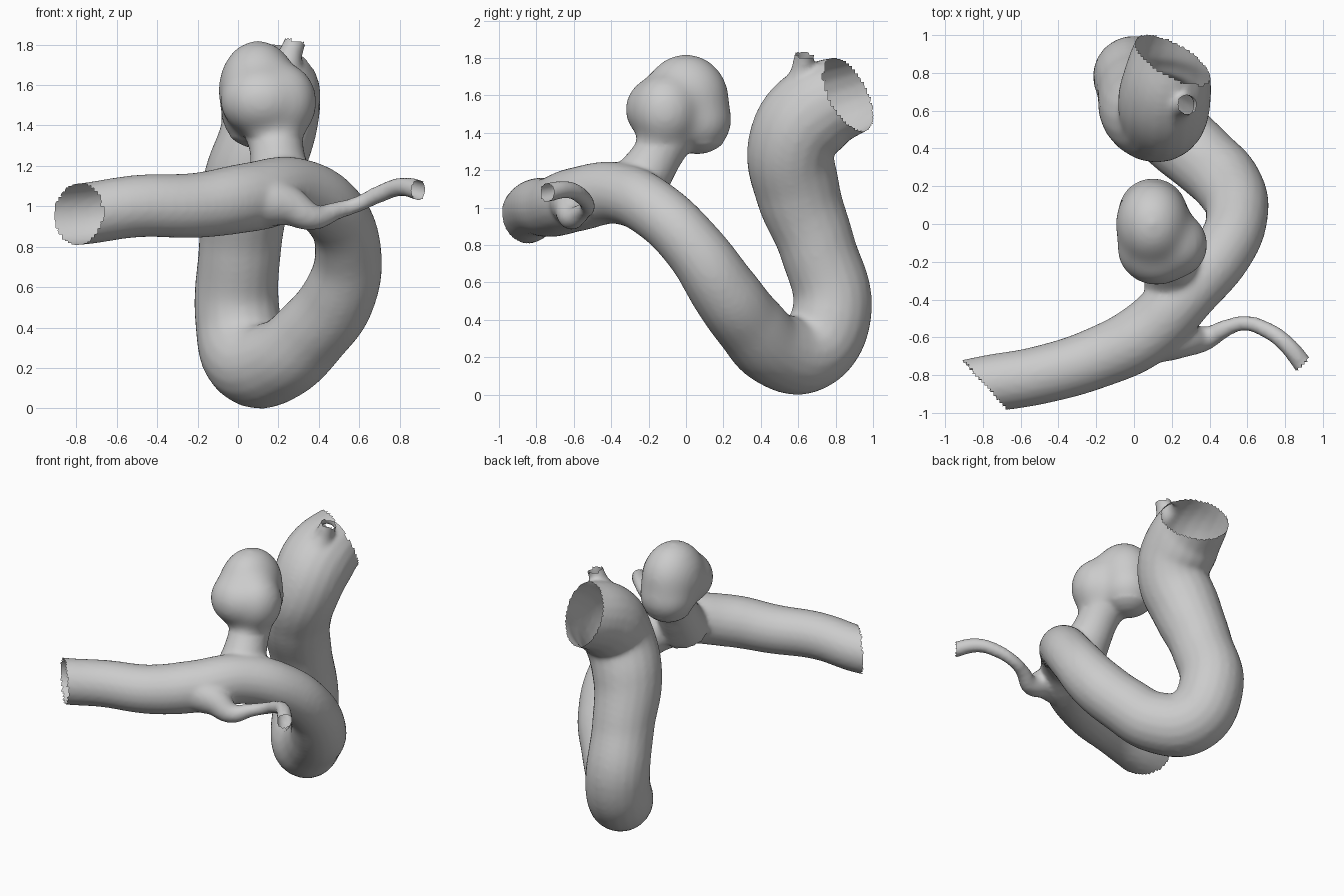
import bpy, bmesh
from mathutils import Vector

if "Cube" in bpy.data.objects:
    bpy.data.objects.remove(bpy.data.objects["Cube"])

parts = []


def tube(name, pts):
    """Capped round tube through (x, y, z, radius) points."""
    cu = bpy.data.curves.new(name, 'CURVE')
    cu.dimensions = '3D'
    cu.bevel_depth = 1.0
    cu.bevel_resolution = 8
    cu.resolution_u = 10
    cu.use_fill_caps = True
    sp = cu.splines.new('BEZIER')
    sp.bezier_points.add(len(pts) - 1)
    sp.radius_interpolation = 'CARDINAL'
    for bp, (x, y, z, r) in zip(sp.bezier_points, pts):
        bp.co = (x, y, z)
        bp.radius = r
        bp.handle_left_type = bp.handle_right_type = 'AUTO'
    ob = bpy.data.objects.new(name, cu)
    bpy.context.collection.objects.link(ob)
    parts.append(ob)


def blob(name, loc, size):
    bpy.ops.mesh.primitive_uv_sphere_add(segments=40, ring_count=24, location=loc)
    ob = bpy.context.object
    ob.name = name
    ob.scale = size
    parts.append(ob)


# main vessel: back opening, down, round the bend, up to the fork, out to the left
tube("main_vessel", [
    (0.28, 1.06, 1.65, .20), (0.20, 0.88, 1.59, .215), (0.165, 0.69, 1.50, .245),
    (0.145, 0.57, 1.34, .235), (0.05, 0.595, 1.08, .228), (0.01, 0.70, 0.78, .205),
    (0.00, 0.78, 0.42, .213), (0.06, 0.66, 0.218, .216), (0.21, 0.48, 0.225, .202),
    (0.365, 0.34, 0.36, .19), (0.495, 0.21, 0.53, .183), (0.545, 0.05, 0.76, .165),
    (0.47, -0.15, 0.96, .16), (0.285, -0.355, 1.06, .165), (0.06, -0.58, 1.03, .172),
    (-0.20, -0.71, 0.99, .162), (-0.50, -0.80, 0.985, .155), (-0.79, -0.85, 0.945, .153),
    (-1.02, -0.90, 0.935, .152)])

# thin side branch on the right
tube("side_branch", [
    (0.08, -0.60, 1.02, .14), (0.24, -0.61, 0.99, .105), (0.38, -0.605, 0.93, .065),
    (0.48, -0.555, 0.96, .047), (0.58, -0.525, 0.99, .041), (0.70, -0.56, 1.045, .044),
    (0.80, -0.63, 1.08, .047), (0.895, -0.745, 1.065, .052), (0.94, -0.81, 1.05, .052)])

# small stub on top of the back limb
tube("top_stub", [(0.20, 0.60, 1.57, .14), (0.24, 0.62, 1.68, .08),
                  (0.275, 0.63, 1.78, .055), (0.31, 0.64, 1.87, .06)])

# neck and lobed dome
tube("neck", [(0.22, -0.31, 1.04, .17), (0.20, -0.20, 1.19, .142),
              (0.185, -0.13, 1.31, .138), (0.16, -0.07, 1.44, .17)])
blob("dome", (0.10, 0.0, 1.56), (.20, .235, .25))
blob("dome_back_lobe", (0.10, 0.06, 1.45), (.19, .19, .18))
blob("dome_front_lobe", (0.12, -0.13, 1.51), (.215, .20, .185))
blob("dome_side_lobe", (0.22, -0.11, 1.50), (.175, .18, .20))

# fuse everything into one smooth skin
bpy.ops.object.select_all(action='DESELECT')
for ob in parts:
    ob.select_set(True)
bpy.context.view_layer.objects.active = parts[0]
bpy.ops.object.convert(target='MESH')
bpy.ops.object.join()
vessel = bpy.context.object
vessel.name = "vessel_with_bulge"
bpy.ops.object.transform_apply(location=True, rotation=True, scale=True)
rm = vessel.modifiers.new("fuse", 'REMESH')
rm.mode = 'VOXEL'
rm.voxel_size = 0.016
sm = vessel.modifiers.new("soften", 'SMOOTH')
sm.factor = 0.5
sm.iterations = 8
for name in ("fuse", "soften"):
    bpy.ops.object.modifier_apply(modifier=name)

bm = bmesh.new()
bm.from_mesh(vessel.data)

# blend the dome lobes together
dome = [v for v in bm.verts if v.co.z > 1.33 and v.co.y < 0.28]
for _ in range(35):
    bmesh.ops.smooth_vert(bm, verts=dome, factor=0.5,
                          use_axis_x=True, use_axis_y=True, use_axis_z=True)

# open the four vessel ends: (point, outward direction, reach)
ends = [((0.20, 0.87, 1.59), (0.45, 0.80, 0.40), .42),
        ((-0.79, -0.85, 0.945), (-0.74, -0.67, 0.0), .42),
        ((0.89, -0.745, 1.065), (0.7, -0.7, 0.0), .15),
        ((0.28, 0.63, 1.80), (0.25, 0.1, 0.95), .15)]
for p, n, reach in ends:
    p, n = Vector(p), Vector(n).normalized()
    cut = [f for f in bm.faces
           if (f.calc_center_median() - p).length < reach
           and (f.calc_center_median() - p).dot(n) > 0]
    bmesh.ops.delete(bm, geom=cut, context='FACES')
for f in bm.faces:
    f.smooth = True
# rest on the ground
low = min(v.co.z for v in bm.verts)
bmesh.ops.translate(bm, verts=bm.verts, vec=(0, 0, -low))
bm.to_mesh(vessel.data)
bm.free()
